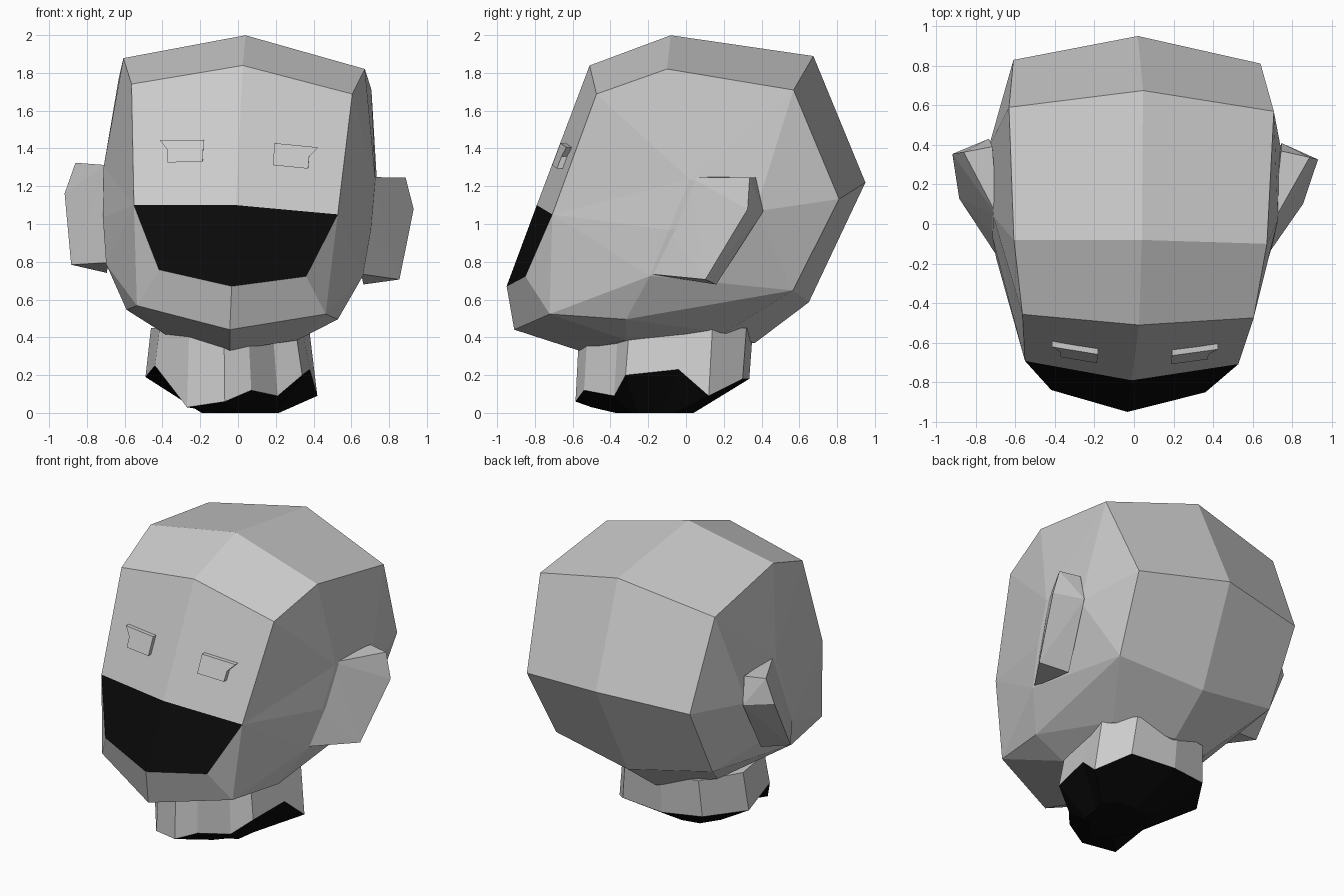
import bpy, bmesh
from mathutils import Vector

if "Cube" in bpy.data.objects:
    bpy.data.objects.remove(bpy.data.objects["Cube"])

PIVOT = 1.1  # height about which the head leans


def material(name, value):
    m = bpy.data.materials.new(name)
    m.use_nodes = True
    col = (value, value, value, 1)
    m.diffuse_color = col
    m.node_tree.nodes["Principled BSDF"].inputs["Base Color"].default_value = col
    return m


GREY = material("plain grey", 0.6)
BLACK = material("black", 0.003)


def finish(name, bm, lean=True):
    """Turn the bmesh into an object; leaning parts are mirrored and tilted."""
    bmesh.ops.recalc_face_normals(bm, faces=bm.faces[:])
    if lean:
        bmesh.ops.translate(bm, verts=bm.verts[:], vec=(0, 0, -PIVOT))
    me = bpy.data.meshes.new(name)
    bm.to_mesh(me)
    bm.free()
    me.materials.append(GREY)
    me.materials.append(BLACK)
    ob = bpy.data.objects.new(name, me)
    bpy.context.scene.collection.objects.link(ob)
    if lean:
        mod = ob.modifiers.new("mirror", "MIRROR")
        mod.use_clip = True
        ob.location.z = PIVOT
        ob.rotation_euler = (0, 0.045, -0.015)
    return ob


# Head: centre profile (y, z) and matching side profile (x, y, z), in a loop
centre = {
    "T": (-.08, 2.0), "B": (.675, 1.89), "K": (.95, 1.22), "L": (.65, .585),
    "N": (.365, .37), "U": (-.57, .33), "C": (-.91, .44), "D": (-.95, .67),
    "M": (-.79, 1.1), "F": (-.51, 1.84)}
side = {
    "T": (.64, -.09, 1.85), "B": (.67, .58, 1.74), "K": (.625, .82, 1.16),
    "L": (.6, .575, .675), "N": (.37, .21, .44), "U": (.35, -.31, .4),
    "C": (.5, -.715, .545), "D": (.39, -.845, .74), "M": (.54, -.7, 1.075),
    "F": (.585, -.465, 1.715),
    # cheek, ear root and jaw
    "P": (.72, .03, 1.27), "S": (.71, -.08, 1.0), "J": (.68, -.18, .755),
    "Q": (.56, -.31, .52), "R": (.74, .38, 1.1)}
cheek_faces = ("FTP TBP BRP BKR KLR RLJ SRJ PSR FPM PSM "
               "MSJ MJC MCD CQJ QLJ CUQ QUN QNL").split()

bm = bmesh.new()
mid = {k: bm.verts.new((0, y, z)) for k, (y, z) in centre.items()}
out = {k: bm.verts.new(p) for k, p in side.items()}
loop = list(centre)
for a, b in zip(loop, loop[1:] + loop[:1]):
    face = bm.faces.new((mid[a], out[a], out[b], mid[b]))
    if a + b == "DM":  # mouth band
        face.material_index = 1
for f in cheek_faces:
    bm.faces.new([out[k] for k in f])
finish("head", bm)

# Ears: wedge between front root, outer rim and back root
bm = bmesh.new()
ear = [(.7, .03, 1.28), (.69, -.08, 1.0), (.67, -.18, .765),
       (.875, .35, 1.285), (.925, .34, 1.12), (.87, .115, .745),
       (.73, .38, 1.28), (.74, .42, 1.1), (.68, .17, .71)]
for p in ear:
    bm.verts.new(p)
hull = bmesh.ops.convex_hull(bm, input=bm.verts[:])
bmesh.ops.delete(bm, geom=hull["geom_interior"], context="VERTS")
finish("ears", bm)


# Eyes: flared plates following the slope of the face
def face_y(x, z):
    return -.79 + .375 * (z - 1.1) + .17 * x


bm = bmesh.new()
outline = [(.187, 1.437), (.42, 1.425), (.375, 1.375), (.372, 1.31), (.187, 1.32)]
front = [bm.verts.new((x, face_y(x, z) - .03, z)) for x, z in outline]
back = [bm.verts.new((x, face_y(x, z) + .03, z)) for x, z in outline]
bm.faces.new(front)
bm.faces.new(back[::-1])
for i in range(len(outline)):
    j = (i + 1) % len(outline)
    bm.faces.new((front[i], front[j], back[j], back[i]))
finish("eyes", bm)

# Neck: ragged lower edge, grey walls, black underside
rim = [Vector(p) for p in (
    (-.07, -.585, .06), (.07, -.54, .12), (.21, -.38, .09), (.34, -.32, .2),
    (.38, -.04, .23), (.42, .12, .09), (.27, .3, .18), (-.05, .335, .18),
    (-.32, .28, .2), (-.49, .02, .19), (-.44, -.28, .25), (-.27, -.5, .03))]
base = Vector((.05, -.2, 0))
bm = bmesh.new()
rings = [
    [bm.verts.new((p.x * .92 - .01, p.y * 1.0 + .02, .45)) for p in rim],
    [bm.verts.new(p) for p in rim],
    [bm.verts.new((*(base + (p - base) * .45).xy, 0)) for p in rim]]
for level in range(2):
    for i in range(len(rim)):
        j = (i + 1) % len(rim)
        up, low = rings[level], rings[level + 1]
        bm.faces.new((up[i], up[j], low[j], low[i])).material_index = level
bm.faces.new(rings[0])
bm.faces.new(rings[2]).material_index = 1
finish("neck", bm, lean=False)
